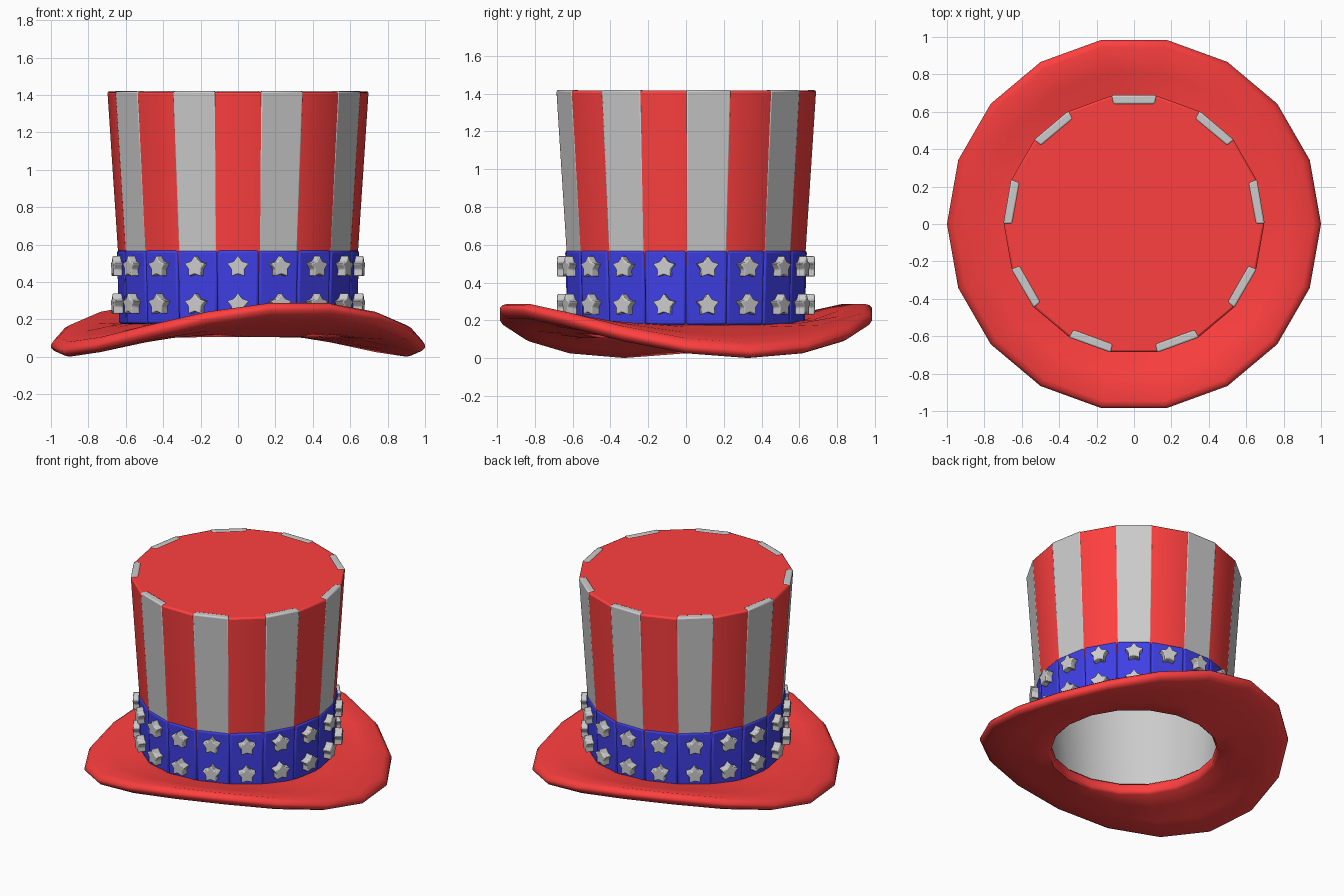
import bpy, bmesh
from math import sin, cos, pi, radians
from mathutils import Matrix

if "Cube" in bpy.data.objects:
    bpy.data.objects.remove(bpy.data.objects["Cube"])

N = 18                      # sides of the hat
STEP = 2 * pi / N


def material(name, color):
    m = bpy.data.materials.new(name)
    m.diffuse_color = color
    m.use_nodes = True
    m.node_tree.nodes["Principled BSDF"].inputs["Base Color"].default_value = m.diffuse_color
    return m


RED = material("red_felt", (1.0, 0.05, 0.05, 1))
BLUE = material("blue_ribbon", (0.05, 0.05, 0.8, 1))


def finish(name, bm, mat=None, bevel=0.0, segments=2, angle=30):
    bmesh.ops.recalc_face_normals(bm, faces=bm.faces)
    me = bpy.data.meshes.new(name)
    bm.to_mesh(me)
    bm.free()
    ob = bpy.data.objects.new(name, me)
    bpy.context.collection.objects.link(ob)
    if mat:
        me.materials.append(mat)
    if bevel:
        b = ob.modifiers.new("bevel", 'BEVEL')
        b.width, b.segments = bevel, segments
        b.limit_method, b.angle_limit = 'ANGLE', radians(30)
    bpy.ops.object.select_all(action='DESELECT')
    ob.select_set(True)
    bpy.context.view_layer.objects.active = ob
    bpy.ops.object.shade_smooth_by_angle(angle=radians(angle))
    return ob


def lathe(bm, profile, closed=False, warp=None):
    """Sweep (r, z) points around N sides; returns the rings."""
    rings = []
    for r, z in profile:
        rings.append([bm.verts.new((r * cos(i * STEP), r * sin(i * STEP),
                                    z + (warp(r, i * STEP) if warp else 0)))
                      for i in range(N)])
    pairs = list(zip(rings, rings[1:]))
    if closed:
        pairs.append((rings[-1], rings[0]))
    for a, b in pairs:
        for i in range(N):
            j = (i + 1) % N
            bm.faces.new((a[i], a[j], b[j], b[i]))
    return rings


def panels(name, sides, low, high, thick, mat, bevel):
    """Separate blocks, one per hat side, between (r, z) low and high."""
    bm = bmesh.new()
    for k in sides:
        v = [[bm.verts.new((r * cos(a), r * sin(a), z))
              for a in (k * STEP, (k + 1) * STEP)]
             for r, z in (low, high, (high[0] - thick, high[1]), (low[0] - thick, low[1]))]
        for i in range(4):
            p, q = v[i], v[(i + 1) % 4]
            bm.faces.new((p[0], p[1], q[1], q[0]))
        for s in (0, 1):
            bm.faces.new([row[s] for row in v])
    return finish(name, bm, mat, bevel)


# Curled brim: two high and two low sides, turned 20 degrees
def curl(r, a):
    return 0.147 - 0.118 * max(0, (r - 0.58) / 0.42) * cos(2 * (a - radians(20)))


half = [(0.54, 0.025), (0.555, 0.04), (0.68, 0.04), (0.82, 0.04),
        (0.96, 0.04), (0.985, 0.027), (1.0, 0.008)]
bm = bmesh.new()
lathe(bm, half + [(r, -z) for r, z in reversed(half)], closed=True, warp=curl)
finish("brim", bm, RED, angle=50)

# Red crown with closed top
bm = bmesh.new()
rings = lathe(bm, [(0.615, 0.15), (0.697, 1.417)])
bm.faces.new(rings[-1])
finish("crown", bm, RED, bevel=0.012)

# White lining
bm = bmesh.new()
rings = lathe(bm, [(0.565, 0.14), (0.645, 1.37)])
bm.faces.new(rings[-1])
bmesh.ops.recalc_face_normals(bm, faces=bm.faces)
finish("lining", bm)

# White stripes wrapping over the top edge, and the blue hat band
panels("white_stripes", range(0, N, 2), (0.639, 0.5), (0.70, 1.42), 0.05, None, 0.01)
panels("hat_band", range(N), (0.638, 0.175), (0.65, 0.57), 0.05, BLUE, 0.014)

# Two rows of raised stars
bm = bmesh.new()
for z in (0.28, 0.48):
    for k in range(N):
        a = (k + 0.5) * STEP
        place = Matrix.Translation((0, 0, z)) @ Matrix.Rotation(a, 4, 'Z')
        layers = []
        for d in (0.625, 0.682):
            ring = []
            for i in range(10):
                r = 0.062 if i % 2 == 0 else 0.037
                t = i * pi / 5
                ring.append(bm.verts.new(place @ Matrix.Translation((d, r * sin(t), r * cos(t)))
                                         .to_translation()))
            layers.append(ring)
        for i in range(10):
            j = (i + 1) % 10
            bm.faces.new((layers[0][i], layers[0][j], layers[1][j], layers[1][i]))
        for ring in layers:
            bm.faces.new(ring)
finish("stars", bm, bevel=0.006)
